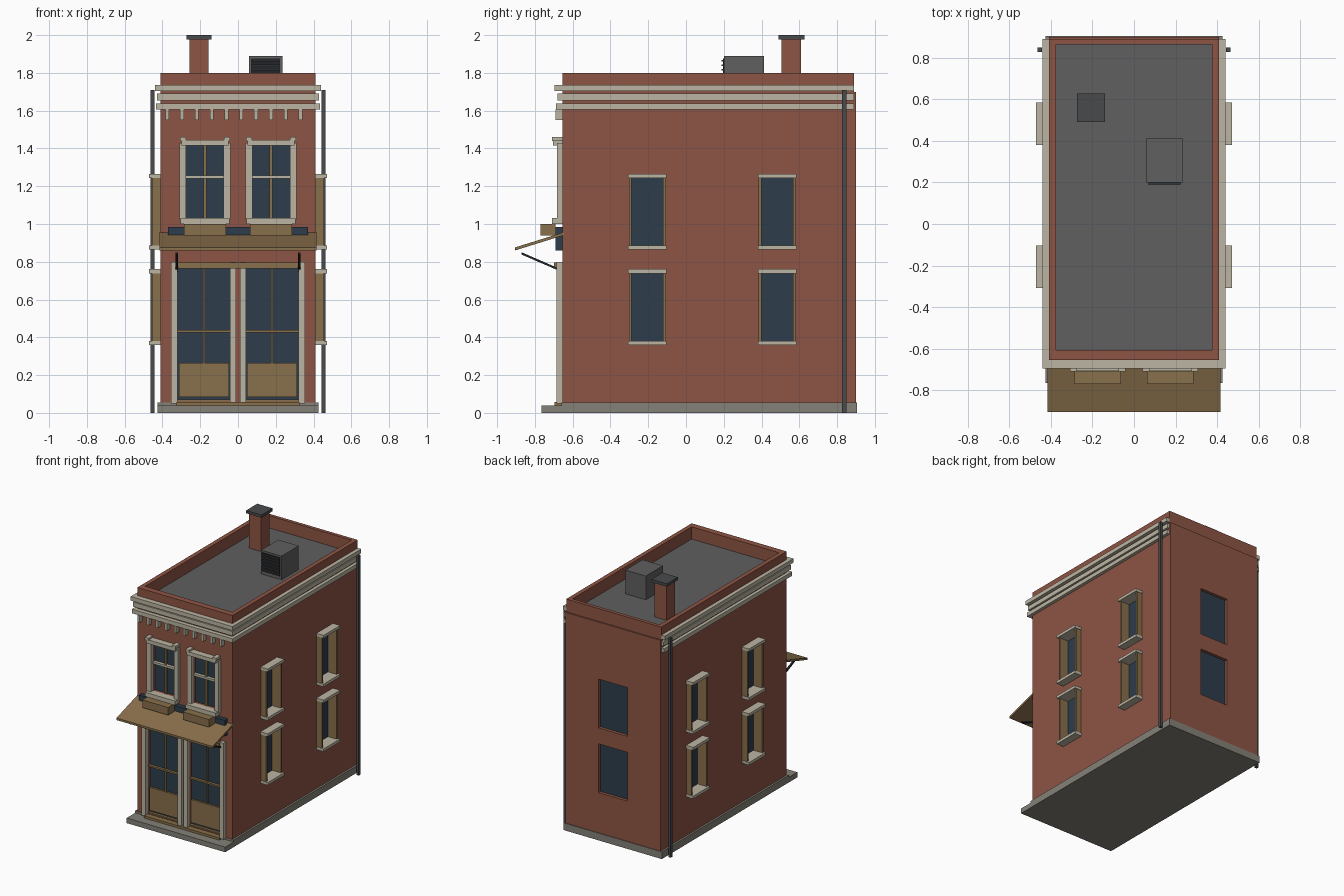
import bpy
import bmesh
from mathutils import Vector

if "Cube" in bpy.data.objects:
    bpy.data.objects.remove(bpy.data.objects["Cube"], do_unlink=True)


def material(name, r, g, b):
    m = bpy.data.materials.new(name)
    m.use_nodes = True
    m.diffuse_color = (r, g, b, 1)
    m.node_tree.nodes["Principled BSDF"].inputs["Base Color"].default_value = (r, g, b, 1)
    return m


brick = material("brick red", 0.27, 0.09, 0.058)
cream = material("cream trim", 0.50, 0.46, 0.36)
wood = material("tan wood", 0.25, 0.16, 0.07)
glass = material("dark blue glass", 0.026, 0.046, 0.07)
stone = material("stone grey", 0.23, 0.22, 0.185)
roofing = material("roof grey", 0.115, 0.115, 0.115)
metal = material("dark metal", 0.065, 0.068, 0.072)
black = material("near black", 0.016, 0.018, 0.022)


def boxes(name, mat, spans):
    """One object made of boxes, each given as x, y and z ranges."""
    bm = bmesh.new()
    for span in spans:
        made = bmesh.ops.create_cube(bm, size=1)["verts"]
        for v in made:
            v.co = Vector([(a + b) / 2 + c * (b - a) for (a, b), c in zip(span, v.co)])
    return finish(name, mat, bm)


def box(name, mat, x, y, z):
    return boxes(name, mat, [(x, y, z)])


def prism(name, mat, profile, x0, x1):
    """Extrude a (y, z) profile along x."""
    bm = bmesh.new()
    face = bm.faces.new([bm.verts.new((x0, y, z)) for y, z in profile])
    ext = bmesh.ops.extrude_face_region(bm, geom=[face])["geom"]
    for v in ext:
        if isinstance(v, bmesh.types.BMVert):
            v.co.x = x1
    return finish(name, mat, bm)


def finish(name, mat, bm):
    bmesh.ops.recalc_face_normals(bm, faces=bm.faces)
    mesh = bpy.data.meshes.new(name)
    bm.to_mesh(mesh)
    bm.free()
    if mat:
        mesh.materials.append(mat)
    ob = bpy.data.objects.new(name, mesh)
    bpy.context.collection.objects.link(ob)
    return ob


def around(c, half):
    return (c - half, c + half)


def mirrored(side, a, b):
    return tuple(sorted((side * a, side * b)))


SIDES = (("left", 1), ("right", -1))
W = 0.41                     # half width of the house
FRONT, BACK = -0.655, 0.89   # outer wall planes
FLOORS = (("lower", 0.37, 0.75), ("upper", 0.875, 1.255))
SIDE_WINDOWS = (("front", -0.205), ("rear", 0.483))

# Openings cut in the walls and the sunken roof
openings = [((-0.376, 0.376), (-0.607, 0.863), (1.7, 1.9))]
for side_name, s in SIDES:
    openings.append((around(s * 0.175, 0.1), (-0.75, FRONT + 0.04), (1.03, 1.42)))
    openings.append((mirrored(s, 0.04, 0.32), (-0.75, FRONT + 0.04), (0.06, 0.77)))
    for _, y in SIDE_WINDOWS:
        for _, z0, z1 in FLOORS:
            openings.append((mirrored(s, 0.375, 0.5), around(y, 0.09), (z0, z1)))
for _, z0, z1 in FLOORS:
    openings.append(((-0.125, 0.125), (0.87, 1.0), (z0, z1)))
cutter = boxes("opening_cutter", None, openings)
cutter.hide_render = True

# Brick walls
walls = [box("walls", brick, (-W, W), (FRONT, BACK), (0.05, 1.8)),
         box("back_wall_facing", brick, (-W, W), (BACK, 0.9), (0.05, 1.7))]
for wall in walls:
    mod = wall.modifiers.new("openings", "BOOLEAN")
    mod.operation = "DIFFERENCE"
    mod.solver = "EXACT"
    mod.object = cutter
    deps = bpy.context.evaluated_depsgraph_get()
    cut = bpy.data.meshes.new_from_object(wall.evaluated_get(deps))
    wall.modifiers.clear()
    wall.data = cut
    cut.materials.clear()
    cut.materials.append(brick)
    for p in cut.polygons:
        p.material_index = 0
bpy.data.objects.remove(cutter, do_unlink=True)

# Base, front step and roof
box("stone_base", stone, (-0.425, 0.425), (FRONT - 0.005, 0.905), (0, 0.056))
box("front_step", stone, (-0.425, 0.425), (-0.765, FRONT), (0, 0.04))
box("roof", roofing, (-0.376, 0.376), (-0.607, 0.863), (1.69, 1.705))

# Cornice bands on the front and both sides
for name, z0, z1, out, front in (("top", 1.705, 1.737, 0.44, -0.695),
                                 ("middle", 1.655, 1.69, 0.43, -0.68),
                                 ("bottom", 1.605, 1.637, 0.435, -0.687)):
    spans = [((-out, out), (front, FRONT), (z0, z1))]
    for _, s in SIDES:
        spans.append((mirrored(s, W, out), (FRONT, BACK), (z0, z1)))
    boxes(name + "_cornice", cream, spans)
boxes("dentils", cream, [(around(-0.375 + i * 0.0785, 0.01), (-0.69, FRONT), (1.55, 1.605))
                         for i in range(10)])

for side_name, s in SIDES:
    # Upper front windows
    c = s * 0.175
    pre = side_name + "_front_window_"
    box(pre + "glass", glass, around(c, 0.1), (-0.63, -0.615), (1.03, 1.42))
    box(pre + "mullion", wood, around(c, 0.007), (-0.645, -0.63), (1.03, 1.42))
    frame = [(around(c + e * 0.117, 0.018), (-0.683, FRONT), (1.02, 1.43)) for e in (-1, 1)]
    frame += [(around(c + e * 0.117, 0.016), (-0.71, FRONT), (1.44, 1.46)) for e in (-1, 1)]
    frame.append((around(c, 0.125), (-0.705, FRONT), (1.415, 1.445)))
    frame.append((around(c, 0.13), (-0.71, FRONT), (1.0, 1.032)))
    frame.append((around(c, 0.1), (-0.655, -0.63), (1.24, 1.257)))
    boxes(pre + "frame", cream, frame)
    box(side_name + "_flower_box", wood, around(c, 0.112), (-0.77, -0.69), (0.94, 1.0))

    # Shop front bay
    c = s * 0.18
    pre = side_name + "_shop_"
    box(pre + "glass", glass, around(c, 0.14), (-0.63, -0.615), (0.06, 0.77))
    boxes(pre + "joinery", wood, [
        (around(c, 0.132), (-0.645, -0.63), (0.085, 0.265)),
        (around(c, 0.14), (-0.65, -0.63), (0.425, 0.438)),
        (around(c, 0.005), (-0.64, -0.63), (0.265, 0.77)),
        (around(c, 0.14), (-0.65, -0.63), (0.056, 0.07))])
    boxes(pre + "pilasters", cream, [
        (mirrored(s, 0.01, 0.042), (-0.685, FRONT), (0.05, 0.8)),
        (mirrored(s, 0.32, 0.355), (-0.685, FRONT), (0.05, 0.8))])

    # Side windows
    for place, y in SIDE_WINDOWS:
        for floor, z0, z1 in FLOORS:
            pre = "_".join((side_name, place, floor, "window_"))
            box(pre + "glass", glass, mirrored(s, 0.37, 0.38), around(y, 0.09), (z0, z1))
            boxes(pre + "jambs", wood, [
                (mirrored(s, 0.376, 0.455), around(y + e * 0.091, 0.007), (z0, z1))
                for e in (-1, 1)])
            boxes(pre + "sill_and_lintel", cream, [
                (mirrored(s, 0.376, 0.472), around(y, 0.102), around(z, 0.011))
                for z in (z0, z1)])

    # Downpipe and awning strut
    box(side_name + "_downpipe", metal, mirrored(s, 0.443, 0.463), (0.827, 0.85), (0, 1.71))
    prism(side_name + "_awning_strut", black,
          [(-0.655, 0.745), (-0.655, 0.757), (-0.87, 0.85), (-0.87, 0.838)],
          s * 0.325 - 0.007, s * 0.325 + 0.007)

# Shop lintel, fascia board and awning
box("shop_lintel", wood, (-0.325, 0.325), (-0.7, FRONT), (0.765, 0.795))
box("shop_threshold", wood, (-0.325, 0.325), (-0.695, FRONT), (0.04, 0.058))
box("fascia_board", glass, (-0.37, 0.37), (-0.69, FRONT), (0.86, 0.985))
prism("awning", wood, [(-0.905, 0.86), (-0.905, 0.876), (-0.645, 0.957), (-0.645, 0.941)],
      -0.415, 0.415)

# Rear windows
for floor, z0, z1 in FLOORS:
    box(floor + "_rear_glass", glass, (-0.125, 0.125), (0.868, 0.876), (z0, z1))

# Chimney and roof unit
box("chimney", brick, (-0.257, -0.155), (0.505, 0.61), (1.7, 1.98))
box("chimney_cap", metal, (-0.273, -0.14), (0.49, 0.627), (1.978, 2.0))
box("roof_unit", roofing, (0.058, 0.235), (0.2, 0.412), (1.7, 1.89))
box("roof_unit_grille", black, (0.07, 0.223), (0.195, 0.2), (1.73, 1.875))
boxes("roof_unit_louvres", metal, [((0.07, 0.223), (0.187, 0.2), around(1.745 + i * 0.024, 0.004))
                                   for i in range(6)])
